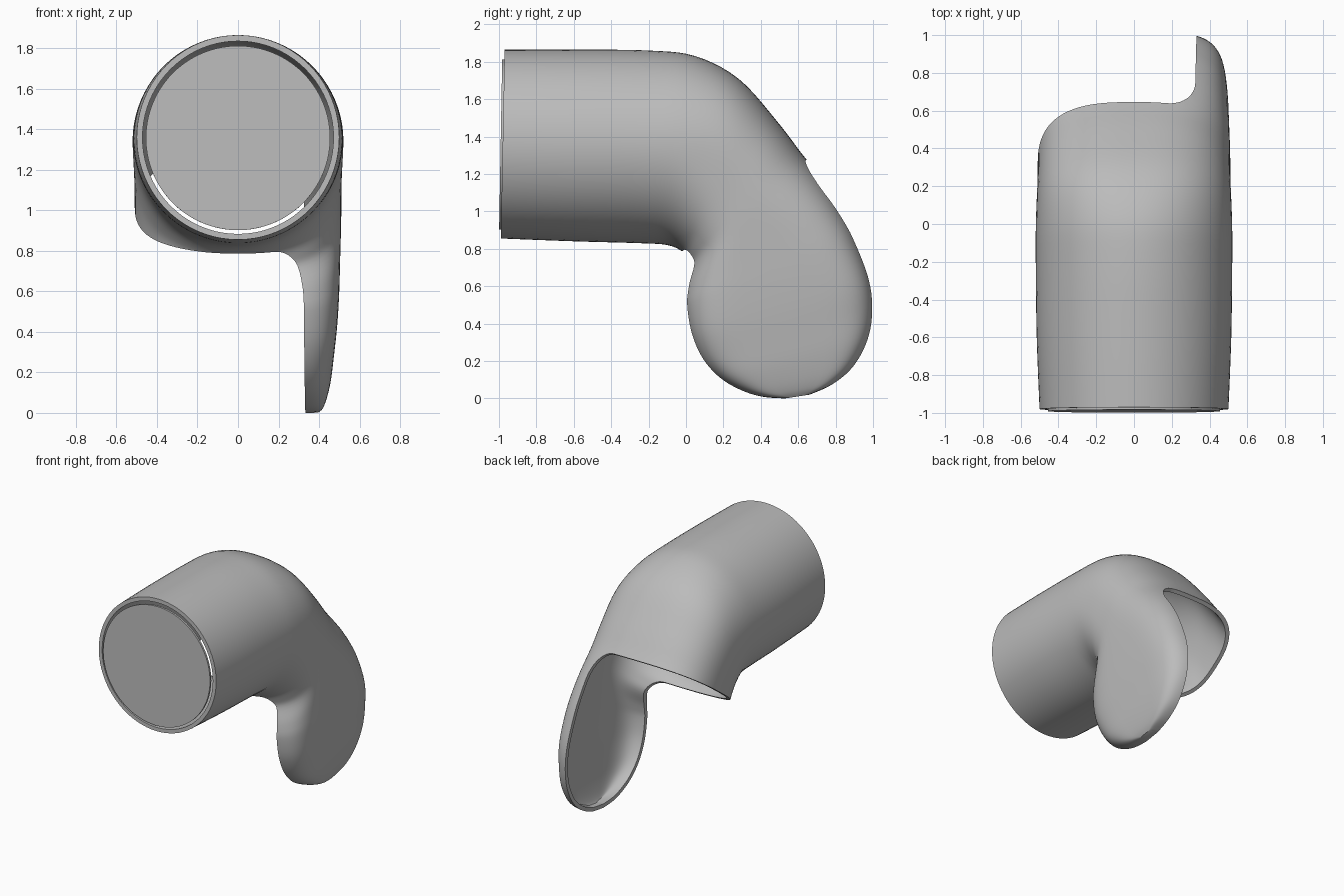
import bpy, bmesh, math
from mathutils import Vector

cube = bpy.data.objects.get("Cube")
if cube:
    bpy.data.objects.remove(cube, do_unlink=True)

grey = bpy.data.materials.new("plain grey")
grey.use_nodes = True
grey.diffuse_color = (0.5, 0.5, 0.5, 1)
grey.node_tree.nodes["Principled BSDF"].inputs["Base Color"].default_value = (0.5, 0.5, 0.5, 1)

# Sections: upper edge (y, z), lower edge (y, z), half width, squareness
SECTIONS = [
    (-.97, 1.865, -.99, .855, .50, 2),
    (-.6, 1.865, -.6, .84, .515, 2),
    (-.2, 1.86, -.25, .83, .52, 2),
    (.05, 1.83, -.1, .82, .52, 2.1),
    (.28, 1.71, -.02, .785, .515, 2.4),
    (.48, 1.49, .01, .74, .51, 2.6),
    (.64, 1.275, .02, .69, .51, 2.8),
    (.8, 1.02, .015, .6, .505, 3.7),
    (.91, .8, .015, .48, .5, 4.5),
    (.975, .62, .04, .34, .49, 5),
    (.99, .46, .1, .21, .475, 5),
    (.965, .31, .19, .11, .46, 5.5),
    (.89, .17, .3, .045, .44, 6),
    (.78, .075, .41, .01, .42, 7),
    (.66, .02, .53, 0, .4, 8),
]
SIDES, STEPS, WALL = 80, 5, 0.03


def smooth_rows(rows, steps):
    """Catmull-Rom interpolation through the section table."""
    pts = [rows[0]] + rows + [rows[-1]]
    out = []
    for i in range(1, len(pts) - 2):
        for s in range(steps):
            t = s / steps
            out.append([b + t * ((c - a) + t * (2 * a - 5 * b + 4 * c - d + t * (3 * b - a - 3 * c + d))) / 2
                        for a, b, c, d in zip(*pts[i - 1:i + 3])])
    return out + [list(rows[-1])]


def section_ring(row):
    uy, uz, ly, lz, a, p = row
    upper, lower = Vector((0, uy, uz)), Vector((0, ly, lz))
    mid, half = (upper + lower) / 2, (upper - lower) / 2
    # Widen the squarer flap sections so that the cut rim follows the outline
    blend = min(1, max(0, (p - 2.7) / 1.5))
    half *= 1 + blend * ((1 - (.35 / a) ** p) ** (-1 / p) - 1)
    ring = []
    for k in range(SIDES):
        ang = math.tau * k / SIDES
        c, s = math.cos(ang), math.sin(ang)
        x = math.copysign(abs(c) ** (2 / p), c) * a
        v = math.copysign(abs(s) ** (2 / p), s)
        ring.append(mid + half * v + Vector((x, 0, 0)))
    return ring


def make_object(name, bm):
    bmesh.ops.recalc_face_normals(bm, faces=bm.faces)
    mesh = bpy.data.meshes.new(name)
    bm.to_mesh(mesh)
    bm.free()
    mesh.materials.append(grey)
    obj = bpy.data.objects.new(name, mesh)
    bpy.context.collection.objects.link(obj)
    return obj


def loft(name, inset=0):
    """Closed loft, optionally shrunk along its normals."""
    bm = bmesh.new()
    rings = [[bm.verts.new(p) for p in section_ring(r)] for r in smooth_rows(SECTIONS, STEPS)]
    for r, q in zip(rings, rings[1:]):
        for k in range(SIDES):
            n = (k + 1) % SIDES
            bm.faces.new((r[k], r[n], q[n], q[k]))
    bm.faces.new(rings[-1])
    if inset:
        bmesh.ops.recalc_face_normals(bm, faces=bm.faces)
        bm.normal_update()
        sign = 1 if rings[5][0].normal.x > 0 else -1
        for v in bm.verts:
            v.co -= v.normal * inset * sign
        for v in rings[0]:
            v.co.y -= .1
    bm.faces.new(rings[0])
    return make_object(name, bm)


def prism(name, profile, origin, along, depth):
    """Extrude an (x, w) profile along a slanted axis, both ways."""
    d = Vector(along).normalized()
    n = Vector((0, d.z, -d.y))
    bm = bmesh.new()
    face = bm.faces.new([bm.verts.new(Vector(origin) + Vector((x, 0, 0)) + n * w - d * depth)
                         for x, w in profile])
    ext = bmesh.ops.extrude_face_region(bm, geom=[face])
    bmesh.ops.translate(bm, vec=d * depth * 2,
                        verts=[g for g in ext["geom"] if isinstance(g, bmesh.types.BMVert)])
    return make_object(name, bm)


def shade(obj, angle):
    bpy.ops.object.select_all(action='DESELECT')
    obj.select_set(True)
    bpy.context.view_layer.objects.active = obj
    bpy.ops.object.shade_smooth_by_angle(angle=math.radians(angle))


# Bent tube with side flap: outer loft, minus the bore, minus the slanted opening
body = loft("elbow_tube_with_flap")
bore = loft("bore_cutter", WALL)
fillet = [(.17 + .155 * math.sin(t), .22 - .22 * math.cos(t))
          for t in (math.pi / 2 * i / 12 for i in range(13))]
opening = prism("opening_cutter", [(-1, 0)] + fillet + [(.34, 1.6), (-1, 1.6)],
                (0, -.03, .78), (0, .675, .495), 2)
for cutter in (bore, opening):
    cutter.hide_render = True
    mod = body.modifiers.new(cutter.name, 'BOOLEAN')
    mod.operation, mod.solver, mod.object = 'DIFFERENCE', 'EXACT', cutter
bpy.context.view_layer.update()
result = bpy.data.meshes.new_from_object(body.evaluated_get(bpy.context.evaluated_depsgraph_get()))
body.modifiers.clear()
body.data = result
for cutter in (bore, opening):
    bpy.data.objects.remove(cutter, do_unlink=True)
shade(body, 35)

# Thin disc set in the front mouth
bpy.ops.mesh.primitive_cylinder_add(vertices=SIDES, radius=.455, depth=.016,
                                    location=(0, -.983, 1.357),
                                    rotation=(math.pi / 2 - .018, 0, 0))
disc = bpy.context.object
disc.name = "front_disc"
disc.data.materials.append(grey)
shade(disc, 35)
